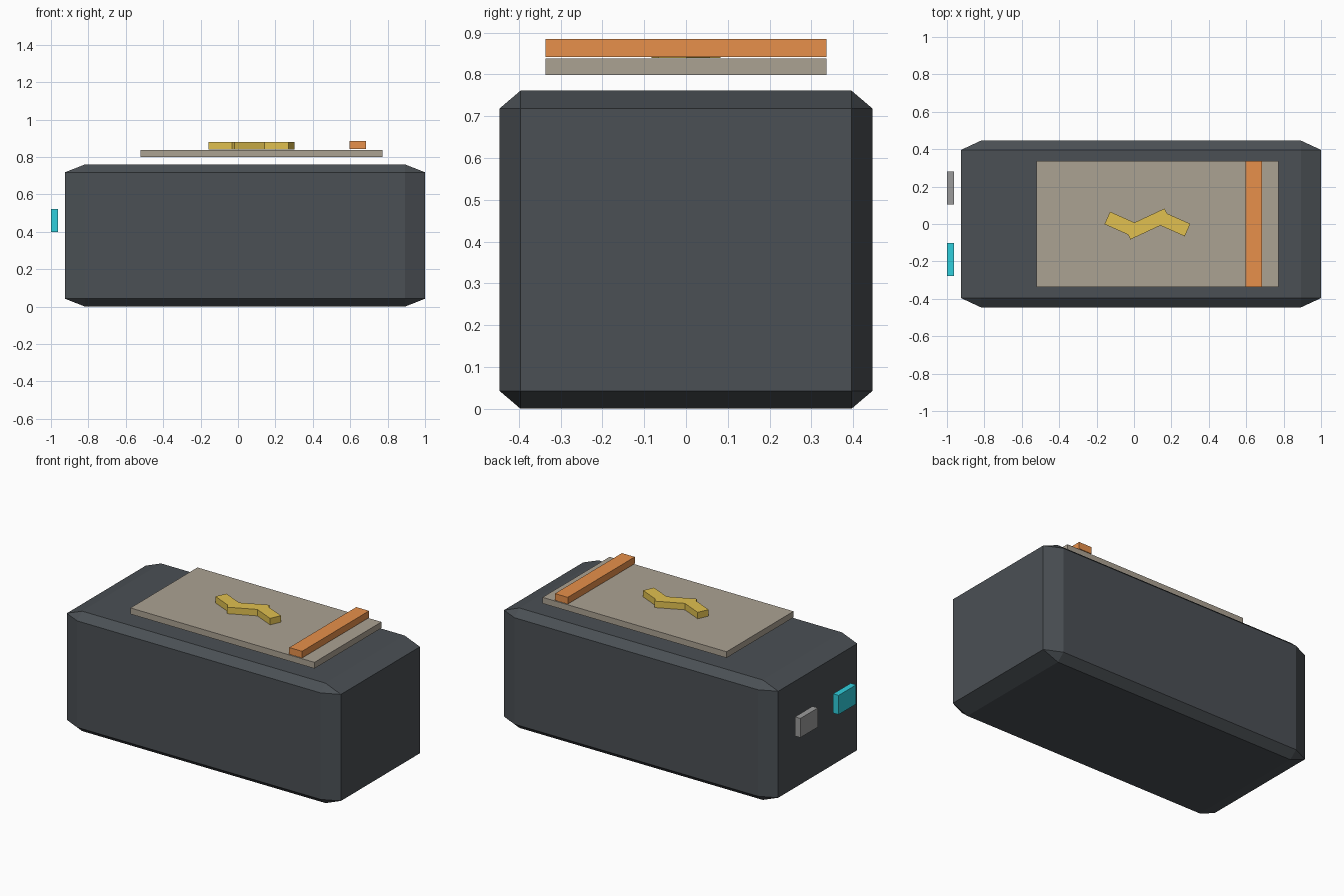
import bpy, bmesh, math
from mathutils import Matrix

if "Cube" in bpy.data.objects:
    bpy.data.objects.remove(bpy.data.objects["Cube"])


def material(name, color):
    m = bpy.data.materials.new(name)
    m.diffuse_color = (*color, 1)
    m.use_nodes = True
    m.node_tree.nodes["Principled BSDF"].inputs["Base Color"].default_value = m.diffuse_color
    return m


def box(name, lo, hi, mat=None, bevel=0.0, turn=0.0):
    """Box from min to max corner; bevel is relative to each side length."""
    size = [b - a for a, b in zip(lo, hi)]
    bm = bmesh.new()
    bmesh.ops.create_cube(bm, size=1)
    if bevel:
        bmesh.ops.bevel(bm, geom=bm.edges[:], offset=bevel, segments=1,
                        profile=0.5, affect='EDGES')
    bmesh.ops.transform(bm, matrix=Matrix.Diagonal((*size, 1)), verts=bm.verts)
    mesh = bpy.data.meshes.new(name)
    bm.to_mesh(mesh)
    bm.free()
    ob = bpy.data.objects.new(name, mesh)
    ob.location = [(a + b) / 2 for a, b in zip(lo, hi)]
    ob.rotation_euler.z = math.radians(turn)
    if mat:
        mesh.materials.append(mat)
    bpy.context.collection.objects.link(ob)
    return ob


dark = material("dark_casing", (0.07, 0.08, 0.09))
beige = material("beige_label", (0.41, 0.36, 0.29))
orange = material("orange_stripe", (0.8, 0.28, 0.07))
yellow = material("yellow_bolt", (0.75, 0.53, 0.08))
cyan = material("cyan_terminal", (0.03, 0.62, 0.72))
grey = material("grey_terminal", (0.33, 0.33, 0.33))

# Chamfered casing
box("casing", (-0.925, -0.446, 0), (1.0, 0.446, 0.761), dark, bevel=0.056)

# Label plate and stripe floating just above the casing
box("label_plate", (-0.52, -0.336, 0.799), (0.772, 0.336, 0.838), beige)
box("label_stripe", (0.595, -0.336, 0.842), (0.685, 0.336, 0.885), orange)

# Zigzag bolt of three crossed bars
for i, (x, half, turn) in enumerate([(-0.07, 0.08, -24), (0.072, 0.118, 25), (0.213, 0.08, -24)]):
    box(f"bolt_bar_{i + 1}", (x - half, -0.0365, 0.839), (x + half, 0.0365, 0.88),
        yellow, turn=turn)

# Terminals off the left end
for name, y, mat in (("terminal_front", -0.19, cyan), ("terminal_back", 0.193, grey)):
    box(name, (-1.0, y - 0.088, 0.4), (-0.962, y + 0.088, 0.522), mat)
